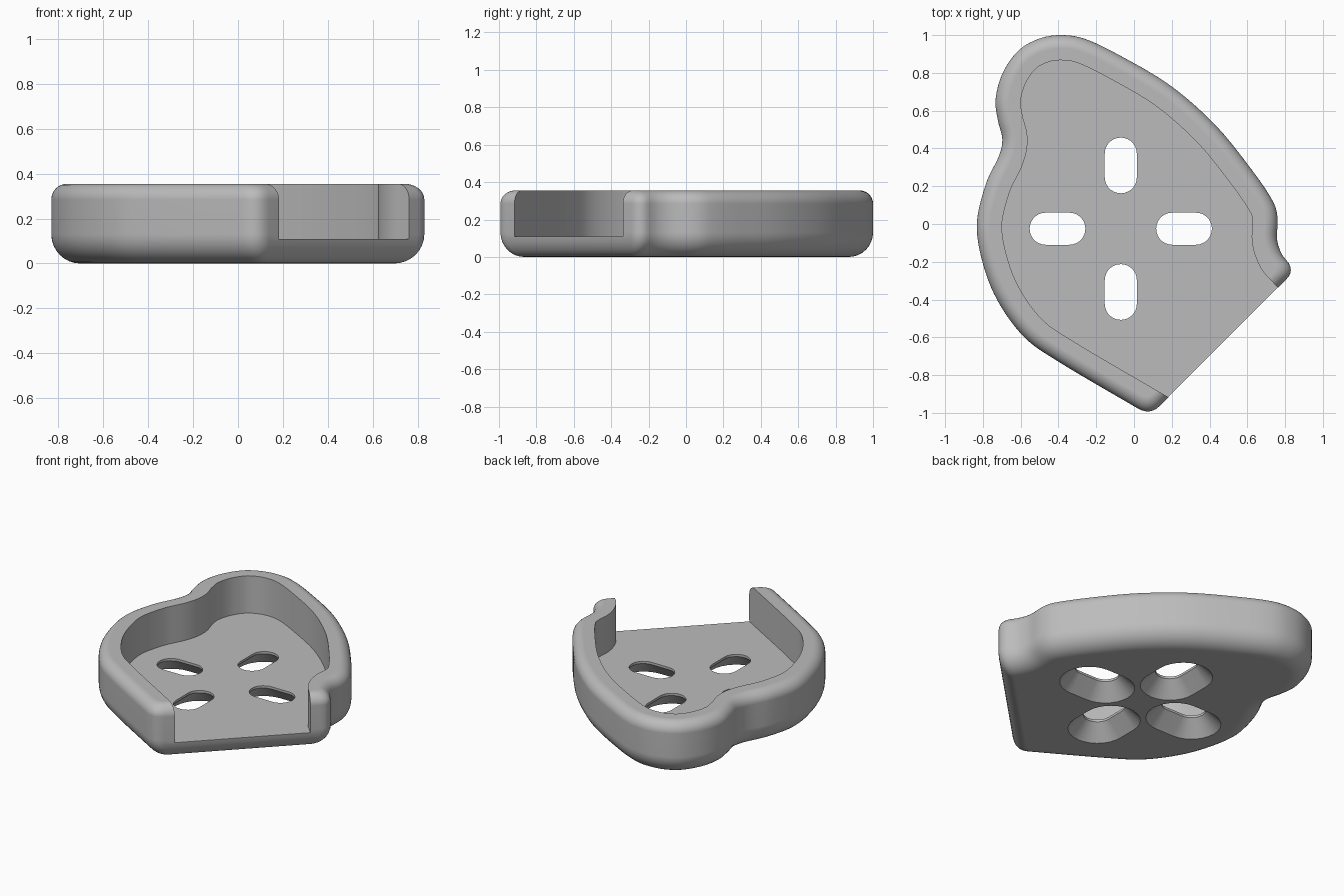
import bpy, bmesh, math
from mathutils import Vector

default_cube = bpy.data.objects.get("Cube")
if default_cube:
    bpy.data.objects.remove(default_cube, do_unlink=True)

HEIGHT, FLOOR, WALL = 0.355, 0.11, 0.133
BOTTOM_ROUND, FRONT_ROUND, TOP_ROUND = 0.13, 0.09, 0.07
FRONT_LINE = 1.1          # the straight open front lies on x - y = FRONT_LINE

# Curved wall outline, both ends running past the open front
OUTLINE = [(0.25, -1.11), (0.035, -0.985), (-0.39, -0.735), (-0.58, -0.6),
           (-0.72, -0.41), (-0.8, -0.21), (-0.832, 0), (-0.785, 0.21),
           (-0.715, 0.36), (-0.697, 0.45), (-0.72, 0.545), (-0.733, 0.66),
           (-0.695, 0.8), (-0.61, 0.92), (-0.5, 0.982), (-0.385, 1),
           (-0.26, 0.98), (-0.08, 0.895), (0.19, 0.735), (0.425, 0.53),
           (0.61, 0.305), (0.73, 0.13), (0.76, 0.035), (0.757, -0.08),
           (0.783, -0.16), (0.825, -0.21), (0.93, -0.32)]


def smooth_path(points, steps=8):
    """Catmull-Rom curve through the points."""
    p = [Vector(q) for q in points]
    p = [2 * p[0] - p[1]] + p + [2 * p[-1] - p[-2]]
    out = []
    for a, b, c, d in zip(p, p[1:], p[2:], p[3:]):
        for i in range(steps):
            t = i / steps
            out.append(0.5 * (2 * b + (c - a) * t + (2 * a - 5 * b + 4 * c - d) * t * t
                              + (3 * b - a - 3 * c + d) * t ** 3))
    return out + [p[-2]]


def inset_path(path, dist):
    out = []
    for i, p in enumerate(path):
        t = (path[min(i + 1, len(path) - 1)] - path[max(i - 1, 0)]).normalized()
        out.append(p + Vector((t.y, -t.x)) * dist)
    return out


def clip_path(path, limit):
    """Part of the path behind the front line, with exact end points."""
    over = [p.x - p.y - limit for p in path]
    out = []
    for i in range(len(path) - 1):
        if over[i] < 0:
            out.append(path[i])
        if (over[i] < 0) != (over[i + 1] < 0):
            out.append(path[i].lerp(path[i + 1], over[i] / (over[i] - over[i + 1])))
    return out


def resample(path, trim, count):
    lengths = [0.0]
    for a, b in zip(path, path[1:]):
        lengths.append(lengths[-1] + (b - a).length)
    out, k = [], 0
    for i in range(count + 1):
        s = trim + (lengths[-1] - 2 * trim) * i / count
        while k < len(path) - 2 and lengths[k + 1] < s:
            k += 1
        f = (s - lengths[k]) / max(lengths[k + 1] - lengths[k], 1e-9)
        out.append(path[k].lerp(path[k + 1], f))
    return out


def corner(a, mid, b, steps=6):
    return [a.lerp(mid, i / steps).lerp(mid.lerp(b, i / steps), i / steps)
            for i in range(1, steps)]


def body_ring(side, front):
    """Closed outline, inset at the side wall and at the open front."""
    path = clip_path(inset_path(CURVE, side), FRONT_LINE - front * math.sqrt(2))
    start, end = path[0], path[-1]
    trim = max(0.075 - 0.4 * side, 0.02)
    along = (start - end).normalized() * trim
    main = resample(path, trim, 150)
    right, left = end + along, start - along
    return main + corner(main[-1], end, right) + [right, left] + corner(left, start, main[0])


def loft(name, rings):
    """Closed solid through rings given as (outline, z)."""
    bm = bmesh.new()
    loops = [[bm.verts.new((p.x, p.y, z)) for p in pts] for pts, z in rings]
    for low, high in zip(loops, loops[1:]):
        for i in range(len(low)):
            bm.faces.new((low[i - 1], low[i], high[i], high[i - 1]))
    bm.faces.new(loops[0])
    bm.faces.new(loops[-1])
    bmesh.ops.recalc_face_normals(bm, faces=bm.faces)
    mesh = bpy.data.meshes.new(name)
    bm.to_mesh(mesh)
    bm.free()
    obj = bpy.data.objects.new(name, mesh)
    bpy.context.collection.objects.link(obj)
    return obj


def slot_ring(centre, direction, radius, half=0.0625, steps=14):
    pts = []
    base = math.atan2(direction.y, direction.x) - math.pi / 2
    for sign in (1, -1):
        for i in range(steps + 1):
            a = base + math.pi * i / steps + (0 if sign > 0 else math.pi)
            pts.append(centre + direction * half * sign
                       + Vector((math.cos(a), math.sin(a))) * radius)
    return pts


CURVE = smooth_path(OUTLINE)

# Solid body with a rounded bottom and top edge
rings = []
STEPS = 8
for i in range(STEPS + 1):
    a = math.pi / 2 * i / STEPS
    k = 1 - math.sin(a)
    c = 1 - math.cos(a)
    rings.append((body_ring(BOTTOM_ROUND * k, FRONT_ROUND * k), BOTTOM_ROUND * c))
for i in range(STEPS + 1):
    a = math.pi / 2 * i / STEPS
    k = TOP_ROUND * (1 - math.cos(a))
    rings.append((body_ring(k, k), HEIGHT - TOP_ROUND * (1 - math.sin(a))))
tray = loft("tray", rings)

# Pocket open at the front
pocket = inset_path(CURVE, WALL)
cutters = [loft("pocket_cutter", [(pocket, FLOOR), (pocket, HEIGHT + 0.1)])]

# Four countersunk slots around the centre of the floor
for i in range(4):
    d = Vector(((1, 0), (0, 1), (-1, 0), (0, -1))[i])
    c = Vector((-0.07, -0.025)) + d * 0.335
    cutters.append(loft("slot_cutter", [
        (slot_ring(c, d, 0.195), -0.02), (slot_ring(c, d, 0.085), 0.095),
        (slot_ring(c, d, 0.085), FLOOR + 0.05)]))

bpy.ops.object.select_all(action='DESELECT')
bpy.context.view_layer.objects.active = tray
tray.select_set(True)
for cutter in cutters:
    cutter.hide_render = True
    mod = tray.modifiers.new("cut", 'BOOLEAN')
    mod.operation = 'DIFFERENCE'
    mod.solver = 'EXACT'
    mod.object = cutter
    bpy.ops.object.modifier_apply(modifier=mod.name)
    bpy.data.objects.remove(cutter, do_unlink=True)

# Single plain grey
grey = bpy.data.materials.new("grey")
grey.use_nodes = True
colour = (0.5, 0.5, 0.5, 1)
grey.diffuse_color = colour
grey.node_tree.nodes["Principled BSDF"].inputs["Base Color"].default_value = colour
tray.data.materials.clear()
tray.data.materials.append(grey)

bpy.ops.object.shade_smooth_by_angle(angle=math.radians(32))
weighted = tray.modifiers.new("even_shading", 'WEIGHTED_NORMAL')
weighted.keep_sharp = True
